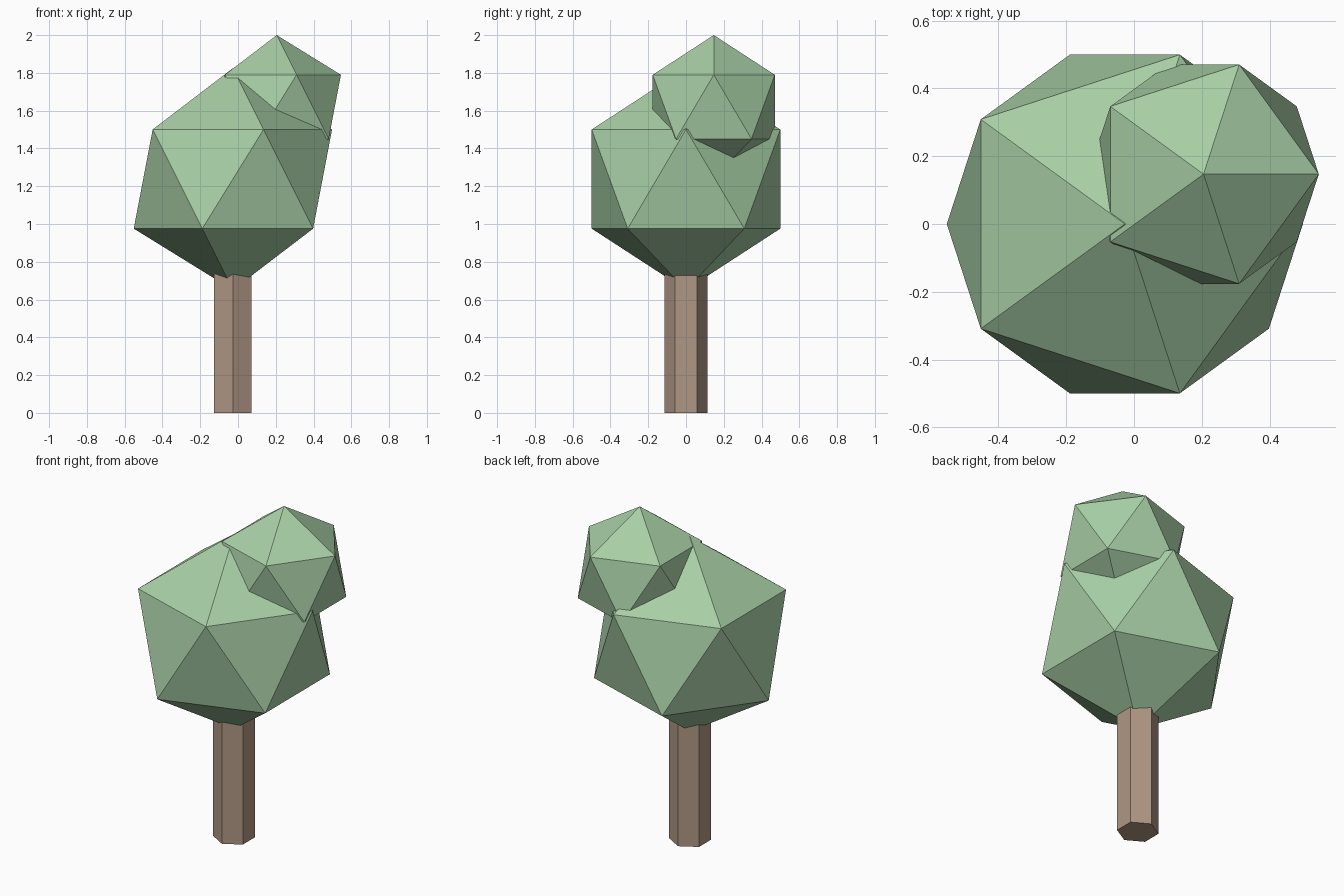
import bpy

if "Cube" in bpy.data.objects:
    bpy.data.objects.remove(bpy.data.objects["Cube"])


def material(name, rgb):
    m = bpy.data.materials.new(name)
    m.diffuse_color = (*rgb, 1)
    m.use_nodes = True
    m.node_tree.nodes["Principled BSDF"].inputs["Base Color"].default_value = m.diffuse_color
    return m


LEAF = material("leaf_green", (0.39, 0.62, 0.38))
BARK = material("bark_brown", (0.43, 0.31, 0.23))


def finish(name, mat):
    ob = bpy.context.object
    ob.name = name
    ob.data.materials.append(mat)


def foliage(name, radius, centre):
    bpy.ops.mesh.primitive_ico_sphere_add(subdivisions=1, radius=radius, location=centre)
    finish(name, LEAF)


# Six-sided trunk, its top tucked inside the crown
TRUNK_X, TRUNK_H = -0.027, 0.8
bpy.ops.mesh.primitive_cylinder_add(vertices=6, radius=0.115, depth=TRUNK_H,
                                    location=(TRUNK_X, 0, TRUNK_H / 2))
finish("trunk", BARK)

# Two overlapping faceted leaf clumps
foliage("large_crown", 0.587, (TRUNK_X, 0, 1.238))
foliage("small_crown", 0.38, (0.205, 0.147, 1.62))
